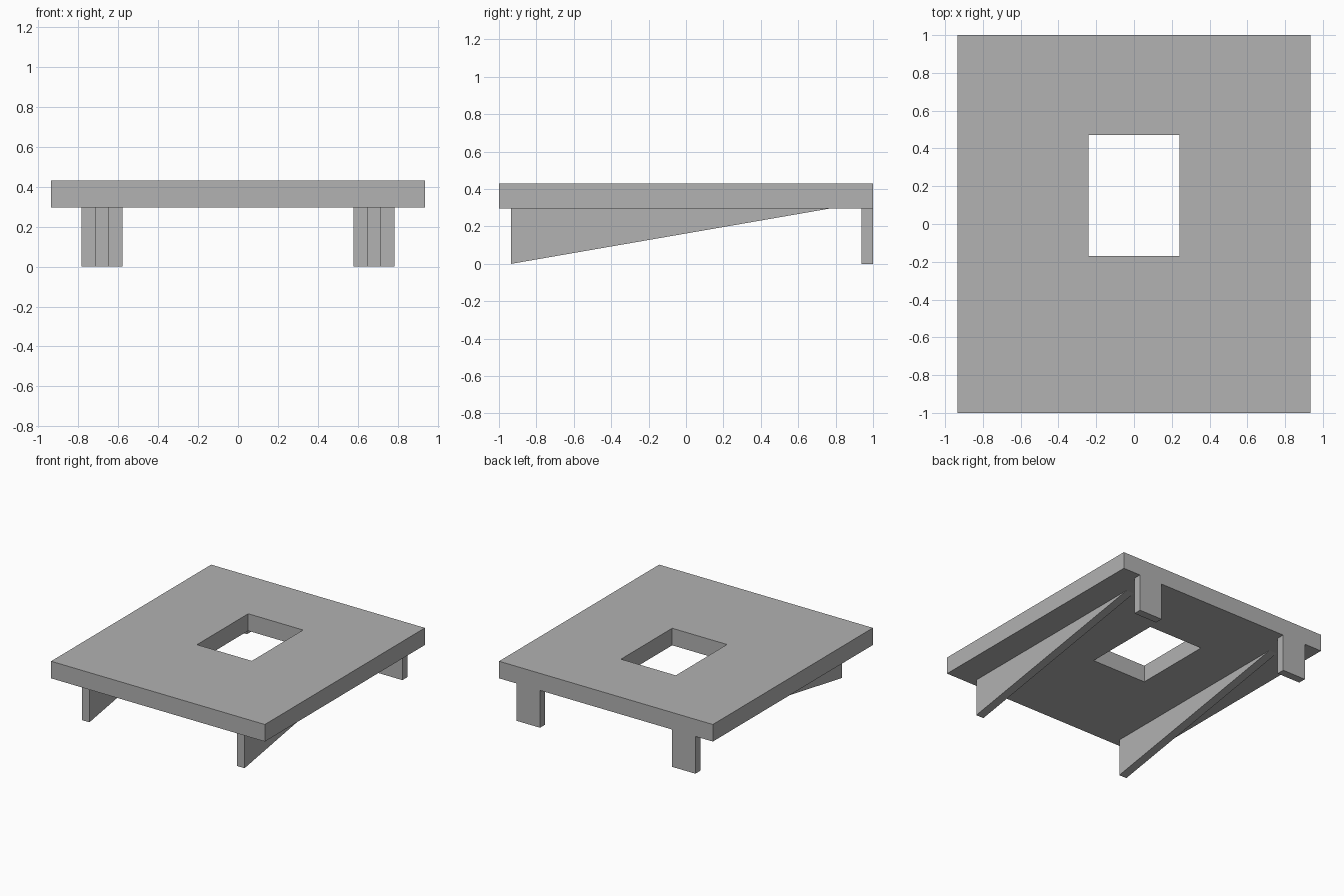
import bpy
import bmesh
from mathutils import Vector

cube = bpy.data.objects.get("Cube")
if cube:
    bpy.data.objects.remove(cube, do_unlink=True)

GREY = (0.445, 0.445, 0.445, 1.0)
TOP, UNDERSIDE = 0.43, 0.295

grey = bpy.data.materials.new("plain_grey")
grey.use_nodes = True
grey.diffuse_color = GREY
grey.node_tree.nodes["Principled BSDF"].inputs["Base Color"].default_value = GREY


def rectangle(x0, x1, y0, y1, z):
    return [(x0, y0, z), (x1, y0, z), (x1, y1, z), (x0, y1, z)]


def extruded(name, outline, offset, hole=None):
    """Extrude a flat outline, or the ring between an outline and a hole."""
    bm = bmesh.new()
    outer = [bm.verts.new(p) for p in outline]
    if hole:
        inner = [bm.verts.new(p) for p in hole]
        n = len(outer)
        faces = [bm.faces.new((outer[i], outer[(i + 1) % n], inner[(i + 1) % n], inner[i]))
                 for i in range(n)]
    else:
        faces = [bm.faces.new(outer)]
    result = bmesh.ops.extrude_face_region(bm, geom=faces, use_keep_orig=True)
    moved = [g for g in result["geom"] if isinstance(g, bmesh.types.BMVert)]
    bmesh.ops.translate(bm, verts=moved, vec=Vector(offset))
    bmesh.ops.recalc_face_normals(bm, faces=bm.faces)
    mesh = bpy.data.meshes.new(name)
    bm.to_mesh(mesh)
    bm.free()
    mesh.materials.append(grey)
    obj = bpy.data.objects.new(name, mesh)
    bpy.context.scene.collection.objects.link(obj)
    return obj


# Slab with a rectangular opening
extruded("top_slab", rectangle(-0.935, 0.935, -1, 1, UNDERSIDE),
         (0, 0, TOP - UNDERSIDE),
         hole=rectangle(-0.24, 0.24, -0.17, 0.47, UNDERSIDE))

for side, sign in (("left", 1), ("right", -1)):
    # Tapered rib, deepest at the front
    x = sign * 0.645
    extruded(side + "_tapered_rib",
             [(x, -0.935, 0), (x, 0.765, UNDERSIDE), (x, -0.935, UNDERSIDE)],
             (sign * 0.067, 0, 0))
    # Flat leg flush with the back edge
    extruded(side + "_back_leg",
             rectangle(sign * 0.577, sign * 0.782, 0.937, 1, 0),
             (0, 0, UNDERSIDE))
